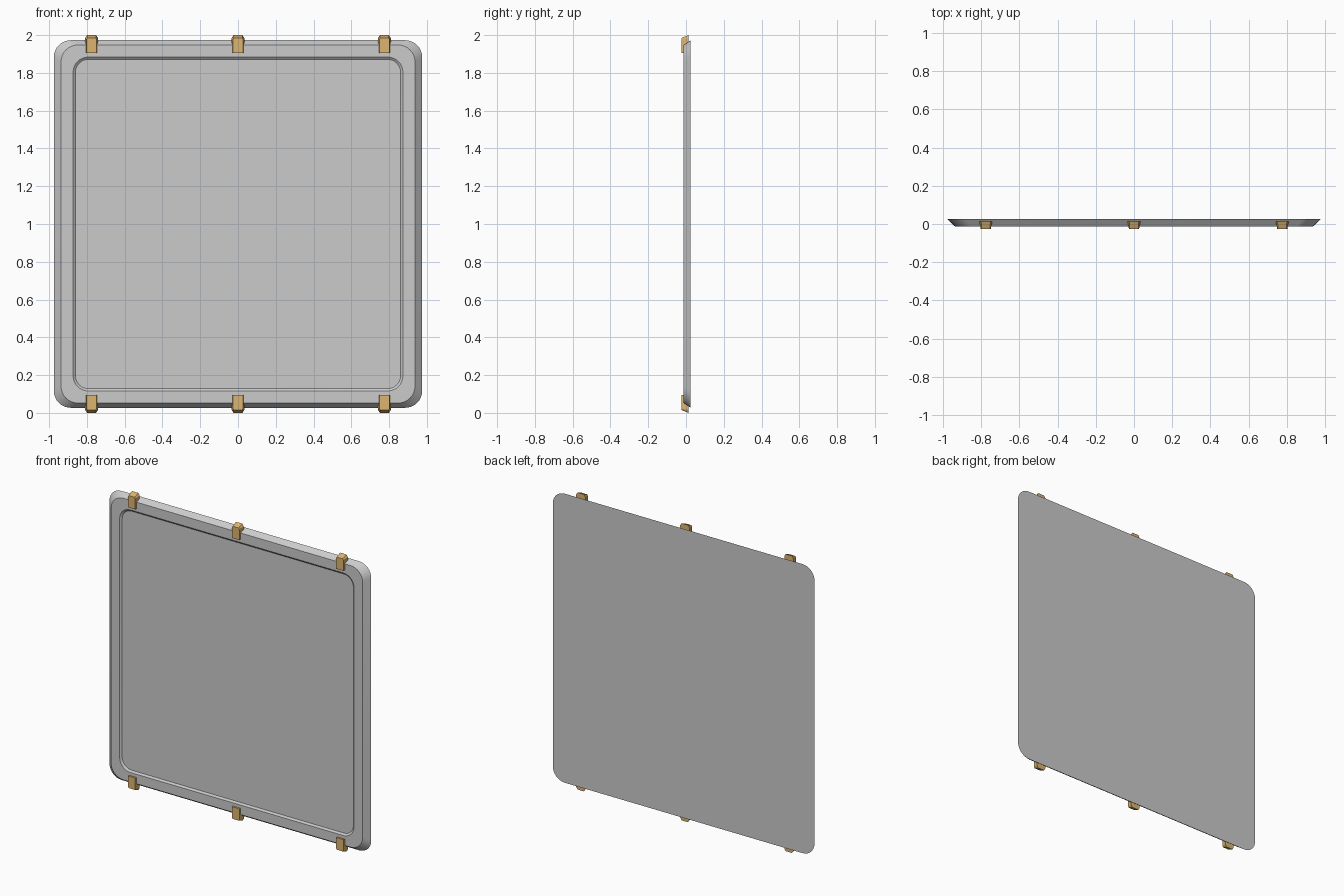
import bpy, bmesh, math

if "Cube" in bpy.data.objects:
    bpy.data.objects.remove(bpy.data.objects["Cube"])

CZ = 1.0  # panel centre height


def rounded_loop(hx, hz, r, y, seg=8):
    """Rounded rectangle in the xz plane at depth y."""
    pts = []
    for i, (sx, sz) in enumerate([(1, 1), (-1, 1), (-1, -1), (1, -1)]):
        for k in range(seg + 1):
            a = math.radians(90 * i + 90 * k / seg)
            pts.append((sx * (hx - r) + r * math.cos(a), y,
                        CZ + sz * (hz - r) + r * math.sin(a)))
    return pts


def loft(name, loops, mat=None):
    """Skin a stack of equal-length loops and cap both ends."""
    bm = bmesh.new()
    rings = [[bm.verts.new(p) for p in loop] for loop in loops]
    for a, b in zip(rings, rings[1:]):
        n = len(a)
        for i in range(n):
            j = (i + 1) % n
            bm.faces.new((a[i], a[j], b[j], b[i]))
    bm.faces.new(rings[0])
    bm.faces.new(rings[-1])
    bmesh.ops.recalc_face_normals(bm, faces=bm.faces[:])
    me = bpy.data.meshes.new(name)
    bm.to_mesh(me)
    bm.free()
    ob = bpy.data.objects.new(name, me)
    bpy.context.collection.objects.link(ob)
    if mat:
        me.materials.append(mat)
    return ob


# Panel: flat back, bevelled rim, recessed front
panel = loft("panel", [
    rounded_loop(0.975, 0.973, 0.09, 0.025),
    rounded_loop(0.937, 0.948, 0.09, -0.012),
    rounded_loop(0.873, 0.884, 0.08, -0.012),
    rounded_loop(0.861, 0.872, 0.07, -0.002),
])
bpy.context.view_layer.objects.active = panel
panel.select_set(True)
bpy.ops.object.shade_smooth_by_angle(angle=math.radians(25))

# Brass clips: tapered blocks with chamfered tips hooked over the rim
brass = bpy.data.materials.new("brass")
brass.diffuse_color = (0.72, 0.46, 0.16, 1)
brass.use_nodes = True
brass.node_tree.nodes["Principled BSDF"].inputs["Base Color"].default_value = brass.diffuse_color


def half_profile(y, half_w, z_in, z_shoulder, z_tip, tip_w):
    right = [(half_w, y, z_in), (half_w, y, z_shoulder), (tip_w, y, z_tip)]
    return right + [(-x, yy, z) for x, yy, z in reversed(right)]


clip_loops = [
    half_profile(-0.025, 0.027, 0.905, 0.976, 0.985, 0.022),
    half_profile(-0.010, 0.029, 0.905, 0.981, 0.991, 0.023),
    half_profile(0.013, 0.034, 0.945, 0.984, 1.0, 0.024),
]
for side, sz in (("top", 1), ("bottom", -1)):
    for pos, cx in (("left", -0.775), ("middle", 0), ("right", 0.775)):
        loft(f"{side}_clip_{pos}",
             [[(x + cx, y, CZ + sz * z) for x, y, z in l] for l in clip_loops],
             brass)
